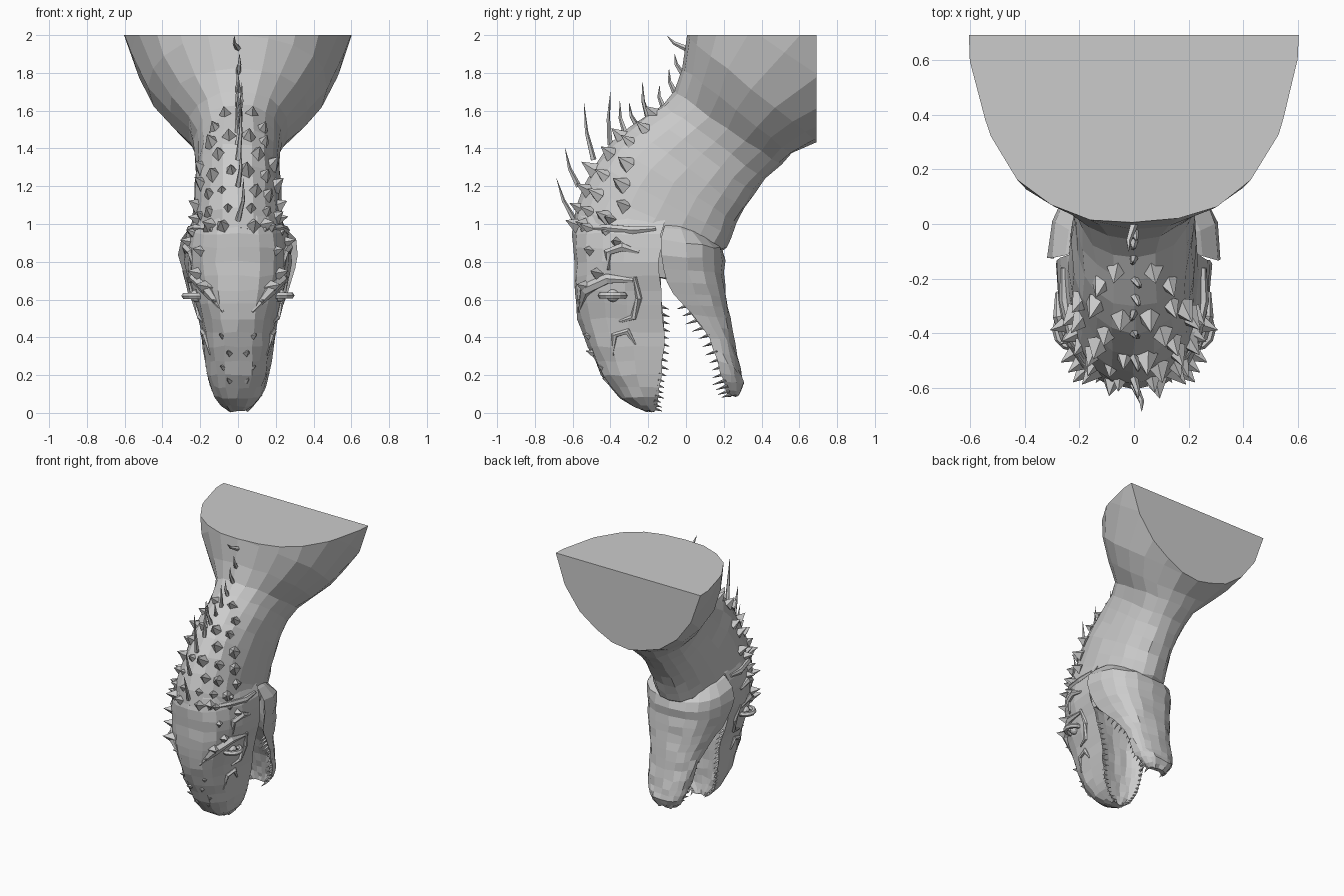
import bpy, bmesh, math, random
from mathutils import Vector
from mathutils.bvhtree import BVHTree

random.seed(4)
cube = bpy.data.objects.get("Cube")
if cube:
    bpy.data.objects.remove(cube, do_unlink=True)

# Each row: edge point (y, z), crest point (y, z), half width
NECK = [(1.35, 1.65, 0, 2.5, .63), (.69, 1.44, 0, 2, .475), (.5, 1.31, -.06, 1.7, .265),
        (.36, 1.16, -.2, 1.58, .225), (.27, 1, -.4, 1.43, .225), (.21, .87, -.54, 1.2, .235),
        (.12, .8, -.59, .98, .24), (.08, .66, -.45, .8, .2)]
SKULL = [(-.1, 1.06, -.56, 1.1, .21), (-.13, .95, -.6, .95, .27), (-.14, .8, -.59, .8, .28),
         (-.13, .65, -.595, .65, .25), (-.12, .5, -.57, .5, .21), (-.12, .35, -.52, .35, .185),
         (-.13, .2, -.445, .2, .165), (-.15, .09, -.345, .08, .125), (-.16, .01, -.22, .01, .05)]
JAW = [(-.1, 1.03, .04, 1.0, .19), (-.13, .92, .19, .87, .305), (-.12, .76, .2, .74, .3),
       (-.06, .63, .215, .62, .26), (.03, .52, .235, .5, .215), (.12, .4, .255, .37, .185),
       (.17, .27, .285, .23, .165), (.2, .16, .305, .16, .135), (.225, .09, .275, .09, .07)]


def power(v, k):
    return math.copysign(abs(v) ** k, v)


def sample(rows, f):
    """Smoothly interpolated row at fractional index f."""
    i = min(int(f), len(rows) - 2)
    t = f - i
    a, b = rows[max(i - 1, 0)], rows[i]
    c, d = rows[i + 1], rows[min(i + 2, len(rows) - 1)]
    return [q + t * (r - p) / 2 + t * t * (p - 2.5 * q + 2 * r - s / 2)
            + t ** 3 * (1.5 * (q - r) + (s - p) / 2) for p, q, r, s in zip(a, b, c, d)]


def section(row, angle, dent):
    """Point on an oval ring, or on a half oval hollowed along its flat side."""
    edge, crest = Vector((0, row[0], row[1])), Vector((0, row[2], row[3]))
    c, s = math.cos(angle), math.sin(angle)
    if dent is None:
        mid = (edge + crest) / 2
        p = mid + (crest - mid) * power(s, .9)
        # The wide shoulder rings narrow towards the throat
        p.x = row[4] * power(c, .9 if s > 0 else .65 + row[4])
    elif s > -.01:
        p = edge + (crest - edge) * max(s, 0) ** .75
        p.x = row[4] * power(c, .75)
    else:
        p = edge + (crest - edge) * dent * abs(s) ** .6
        p.x = row[4] * .87 * c
    return p


def finish(bm, name):
    bmesh.ops.recalc_face_normals(bm, faces=bm.faces)
    mesh = bpy.data.meshes.new(name)
    bm.to_mesh(mesh)
    bm.free()
    obj = bpy.data.objects.new(name, mesh)
    bpy.context.collection.objects.link(obj)


def skin(bm, rings):
    """Join rings of points with quads and close both ends."""
    rings = [[bm.verts.new(p) for p in ring] for ring in rings]
    n = len(rings[0])
    for a, b in zip(rings, rings[1:]):
        for i in range(n):
            j = (i + 1) % n
            bm.faces.new((a[i], a[j], b[j], b[i]))
    bm.faces.new(rings[0])
    bm.faces.new(rings[-1])


def loft(rows, dent=None, sides=20, jitter=.007):
    bm = bmesh.new()
    rings = []
    for k in range(2 * len(rows) - 1):
        row = sample(rows, k / 2)
        rings.append([section(row, math.tau * i / sides, dent)
                      + Vector(random.uniform(-jitter, jitter) for _ in range(3))
                      for i in range(sides)])
    skin(bm, rings)
    return bm


def tube(bm, pts, radii, sides=5):
    """Tapered tube through points."""
    pts = [Vector(p) for p in pts]
    rings = []
    for i, (p, r) in enumerate(zip(pts, radii)):
        way = pts[min(i + 1, len(pts) - 1)] - pts[max(i - 1, 0)]
        q = way.to_track_quat('Z', 'Y')
        rings.append([p + q @ Vector((r * math.cos(a), r * math.sin(a), 0))
                      for a in (math.tau * k / sides for k in range(sides))])
    skin(bm, rings)


def spike(bm, base, way, radius, height, sides=4):
    way = Vector(way).normalized()
    tube(bm, [base - way * .015, base + way * height], [radius, .001], sides)


# Neck, cut flat on top and at the back
bm = loft(NECK)
for co, no in (((0, 0, 2), (0, 0, 1)), ((0, .69, 0), (0, 1, 0))):
    geom = bm.verts[:] + bm.edges[:] + bm.faces[:]
    bmesh.ops.bisect_plane(bm, geom=geom, plane_co=co, plane_no=no, clear_outer=True)
    bmesh.ops.holes_fill(bm, edges=[e for e in bm.edges if e.is_boundary], sides=0)
finish(bm, "neck")

# Skull and lower jaw
bm = loft(SKULL, .22)
skull_surface = BVHTree.FromBMesh(bm)
finish(bm, "skull")
finish(loft(JAW, .4), "lower_jaw")

# Teeth along both rims
for name, rows, first, last, count, way, size in (
        ("upper_teeth", SKULL, 3.6, 7.8, 17, 1, .028), ("lower_teeth", JAW, 3.6, 7.9, 14, -1, .045)):
    bm = bmesh.new()
    for k in range(count):
        row = sample(rows, first + (last - first) * k / (count - 1))
        for side in (1, -1):
            base = Vector((side * row[4] * .93, row[0], row[1]))
            spike(bm, base, (-.2 * side, way, -.35), .011, size * random.uniform(.6, 1.4))
    finish(bm, name)

# Pyramid scales over the nape, in staggered rows
bm = bmesh.new()
for k in range(8):
    row = sample(NECK, 2.9 + k * .43)
    mid = Vector((0, (row[0] + row[2]) / 2, (row[1] + row[3]) / 2))
    spread = min(66, 26 + k * 11)
    count = 1 + min(k // 2, 2)
    for j in range(count):
        angle = spread * (j + .5 + .35 * (k % 2)) / count
        for side in (1, -1):
            p = section(row, math.radians(90 - angle + random.uniform(-4, 4)), None)
            p.x *= side
            way = (p - mid).normalized() + Vector((0, -.1, .2))
            radius = random.uniform(.03, .05)
            spike(bm, p, way, radius, radius * random.uniform(1.2, 1.7), random.choice((4, 5)))
finish(bm, "nape_scales")

# Long curved spines on the midline: base (y, z), tip (y, z)
bm = bmesh.new()
for y, z, ty, tz in ((-.59, 1.02, -.685, 1.24), (-.57, 1.2, -.64, 1.4), (-.49, 1.34, -.54, 1.64),
                     (-.4, 1.42, -.4, 1.7), (-.32, 1.48, -.35, 1.65), (-.26, 1.52, -.3, 1.64),
                     (-.2, 1.56, -.23, 1.75), (-.12, 1.62, -.14, 1.74), (-.06, 1.7, -.09, 1.82),
                     (-.02, 1.8, -.06, 1.9), (0, 1.93, -.1, 1.995)):
    x = random.uniform(-.02, .03)
    bend = Vector((x, (y + ty) / 2 - .012, (z + tz) / 2 - .005))
    tube(bm, [(0, y, z), bend, (x, ty, tz)], [.016, .01, .001])
finish(bm, "midline_spines")

# Scutes on the forehead, cheeks and snout: row index, angle from crest, size
bm = bmesh.new()
for f, angle, size in ((.7, 30, .06), (.5, 58, .06), (1.3, 66, .05), (2.4, 48, .06), (1.6, 40, .05),
                       (2.9, 36, .075), (4.6, 20, .03), (5.2, 10, .03), (5.7, 22, .025),
                       (6.2, 12, .025), (3.4, 25, .03)):
    for side in (1, -1):
        p = section(sample(SKULL, f), math.radians(90 - angle), .22)
        p.x *= side
        spike(bm, p, (p.x * 2, p.y + .2, .1), size * .65, size)
finish(bm, "face_scutes")

# Low ridges lying on the skull surface
RIDGES = {
    "brow": ([(.26, -.28, .7), (.25, -.42, .71), (.19, -.56, .65), (.08, -.58, .53)],
             [.012, .03, .035, .006]),
    "temple_ridge": ([(.27, -.42, .75), (.27, -.42, .85), (.28, -.34, .88), (.28, -.25, .85)],
                     [.01, .024, .026, .01]),
    "snout_ridge": ([(.17, -.4, .3), (.18, -.38, .41), (.19, -.31, .43), (.19, -.27, .36)],
                    [.006, .018, .02, .006]),
    "cheek_fold": ([(.26, -.27, .72), (.26, -.25, .6), (.23, -.28, .5), (.22, -.36, .48)],
                   [.01, .018, .018, .008]),
    "head_crest": ([(.15, -.57, .98), (.22, -.42, .98), (.26, -.28, .97), (.26, -.16, .98)],
                   [.015, .02, .022, .012]),
}
for side, label in ((1, "left"), (-1, "right")):
    for name, (pts, radii) in RIDGES.items():
        bm = bmesh.new()
        tube(bm, [skull_surface.find_nearest(Vector((side * x, y, z)))[0] for x, y, z in pts],
             radii, 6)
        finish(bm, f"{label}_{name}")
    # Eye and its ring, set into the skull
    spot, normal = skull_surface.find_nearest(Vector((side * .24, -.39, .615)))[:2]
    normal = normal * (1 if normal.x * side > 0 else -1)
    turn = normal.to_track_quat('Z', 'Y').to_euler()
    bpy.ops.mesh.primitive_torus_add(major_segments=12, minor_segments=6, major_radius=.062,
                                     minor_radius=.018, location=spot, rotation=turn)
    bpy.context.object.name = f"{label}_eye_ring"
    bpy.ops.mesh.primitive_uv_sphere_add(segments=12, ring_count=8, radius=.034, location=spot)
    bpy.context.object.name = f"{label}_eye"
